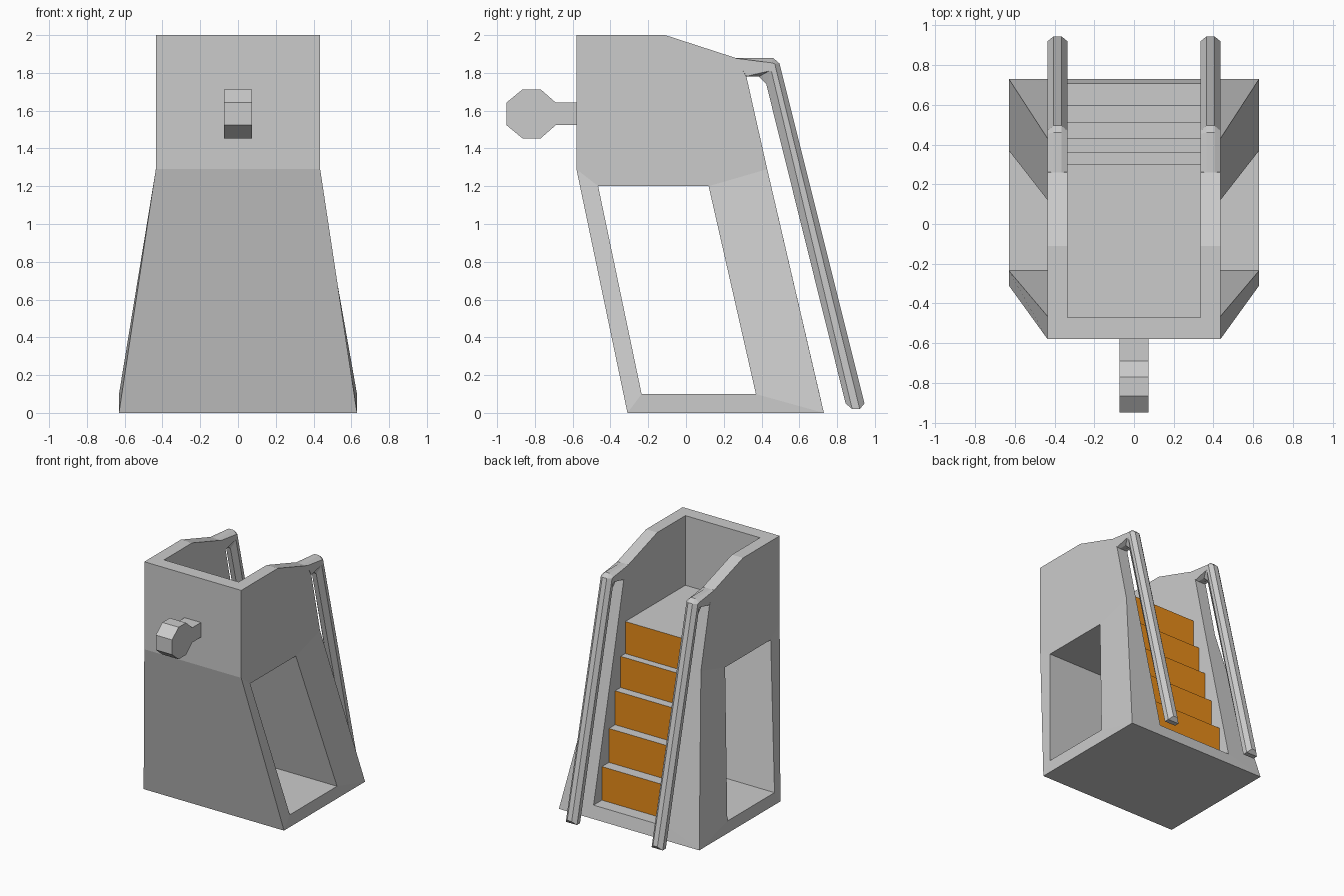
import bpy, bmesh

if "Cube" in bpy.data.objects:
    bpy.data.objects.remove(bpy.data.objects["Cube"])

orange = bpy.data.materials.new("riser_orange")
orange.diffuse_color = (0.8, 0.26, 0.01, 1)
orange.use_nodes = True
orange.node_tree.nodes["Principled BSDF"].inputs["Base Color"].default_value = orange.diffuse_color
grey = bpy.data.materials.new("plain_grey")
grey.diffuse_color = (0.8, 0.8, 0.8, 1)
grey.use_nodes = True
grey.node_tree.nodes["Principled BSDF"].inputs["Base Color"].default_value = grey.diffuse_color


def flip(p):
    return (-p[0], p[1], p[2])


class Part:
    """Collects polygons mirrored about x = 0, sharing their corners."""
    def __init__(self):
        self.bm, self.cache = bmesh.new(), {}

    def vert(self, p):
        key = tuple(round(c, 4) for c in p)
        if key not in self.cache:
            self.cache[key] = self.bm.verts.new(key)
        return self.cache[key]

    def face(self, pts, mat=0):
        self.bm.faces.new([self.vert(p) for p in pts]).material_index = mat

    def sides(self, *pts):              # a face and its mirror image
        self.face(pts)
        self.face([flip(p) for p in reversed(pts)])

    def across(self, p, q, mat=0):      # a face spanning from left to right
        self.face([p, q, flip(q), flip(p)], mat)

    def finish(self, name, mats=()):
        bmesh.ops.recalc_face_normals(self.bm, faces=self.bm.faces[:])
        me = bpy.data.meshes.new(name)
        self.bm.to_mesh(me)
        self.bm.free()
        for m in mats:
            me.materials.append(m)
        ob = bpy.data.objects.new(name, me)
        bpy.context.collection.objects.link(ob)
        return ob


# Tower: outer side outline, side opening, and inner wall outline
W, I, B = 0.435, 0.335, 0.63
f0, f1, f2 = (B, -.31, 0), (W, -.58, 1.29), (W, -.58, 2)
t, s, e = (W, -.11, 2), (W, .26, 1.88), (W, .32, 1.78)
b1, b0 = (W, .43, 1.29), (B, .73, 0)
hole = [(B, -.235, .1), (W, -.465, 1.2), (W, .12, 1.2), (B, .37, .1)]
h0, h1, h2, h3 = hole
ti, si, ei, b1i = [(I, p[1], p[2]) for p in (t, s, e, b1)]
front_top, front_floor, sill = (I, -.47, 2), (I, -.47, 1.435), (I, .707, .1)

tower = Part()
tower.across(f0, f1)
tower.across(f1, f2)
tower.across(b0, f0)
tower.sides(f0, f1, h1, h0)
tower.sides(f0, h0, h3, b0)
tower.sides(b0, h3, h2, b1)
tower.sides(f1, f2, t, s, e, b1, h2, h1)
for k in range(4):                      # tunnel through the tower
    tower.across(hole[k], hole[(k + 1) % 4])

# Wall tops and back edges
tower.across(f2, front_top)
tower.sides(f2, t, ti, front_top)
tower.sides(t, s, si, ti)
tower.sides(s, e, ei, si)
tower.sides(e, b1, b1i, ei)
tower.sides(b1, b0, sill, b1i)
tower.across(b0, sill)

# Stairs: grey treads and orange risers, up to the platform
steps = [(.60, .372), (.51, .647), (.43, .922), (.36, 1.175), (.30, 1.435)]
stair, z = [sill], .1
for y, top in steps:
    stair += [(I, y, z), (I, y, top)]
    z = top
stair.append(front_floor)
for k in range(len(stair) - 1):
    tower.across(stair[k], stair[k + 1], k % 2)
tower.across(front_floor, front_top)
tower.sides(front_top, ti, si, ei, b1i, *stair)
tower.finish("tower", (grey, orange))

# Handrails: octagonal section, four (y, z) levels per ring from outer to inner
rings = [
    [(.26, 1.88), (.26, 1.878), (.32, 1.782), (.32, 1.78)],
    [(.46, 1.88), (.455, 1.853), (.44, 1.81), (.385, 1.78)],
    [(.495, 1.85), (.47, 1.848), (.452, 1.81), (.425, 1.74)],
    [(.945, .05), (.92, .02), (.88, .02), (.845, .05)],
]
for side, name in ((1, "right_handrail"), (-1, "left_handrail")):
    rail = Part()
    for a, b in zip(rings, rings[1:]):
        loops = []
        for r in (a, b):
            half = [(w, *p) for w, p in zip((.02, .05, .05, .02), r)]
            loops.append(half + [flip(p) for p in reversed(half)])
        la, lb = loops
        for k in range(8):
            n = (k + 1) % 8
            rail.face([la[k], la[n], lb[n], lb[k]])
        if a is rings[0]:
            rail.face(la)
    for k in range(3):                  # faceted foot
        rail.across(lb[k], lb[k + 1])
    rail.finish(name).location.x = side * .385

# Front knob: octagonal head on a short neck
upper = [(-.57, .06), (-.69, .06), (-.77, .13), (-.865, .13), (-.95, .06)]
outline = [(y, 1.583 + d) for y, d in upper] + [(y, 1.583 - d) for y, d in reversed(upper)]
knob = Part()
pts = [(.073, y, z) for y, z in outline]
knob.sides(*pts)
for k in range(len(pts)):
    knob.across(pts[k], pts[(k + 1) % len(pts)])
knob.finish("front_knob")
